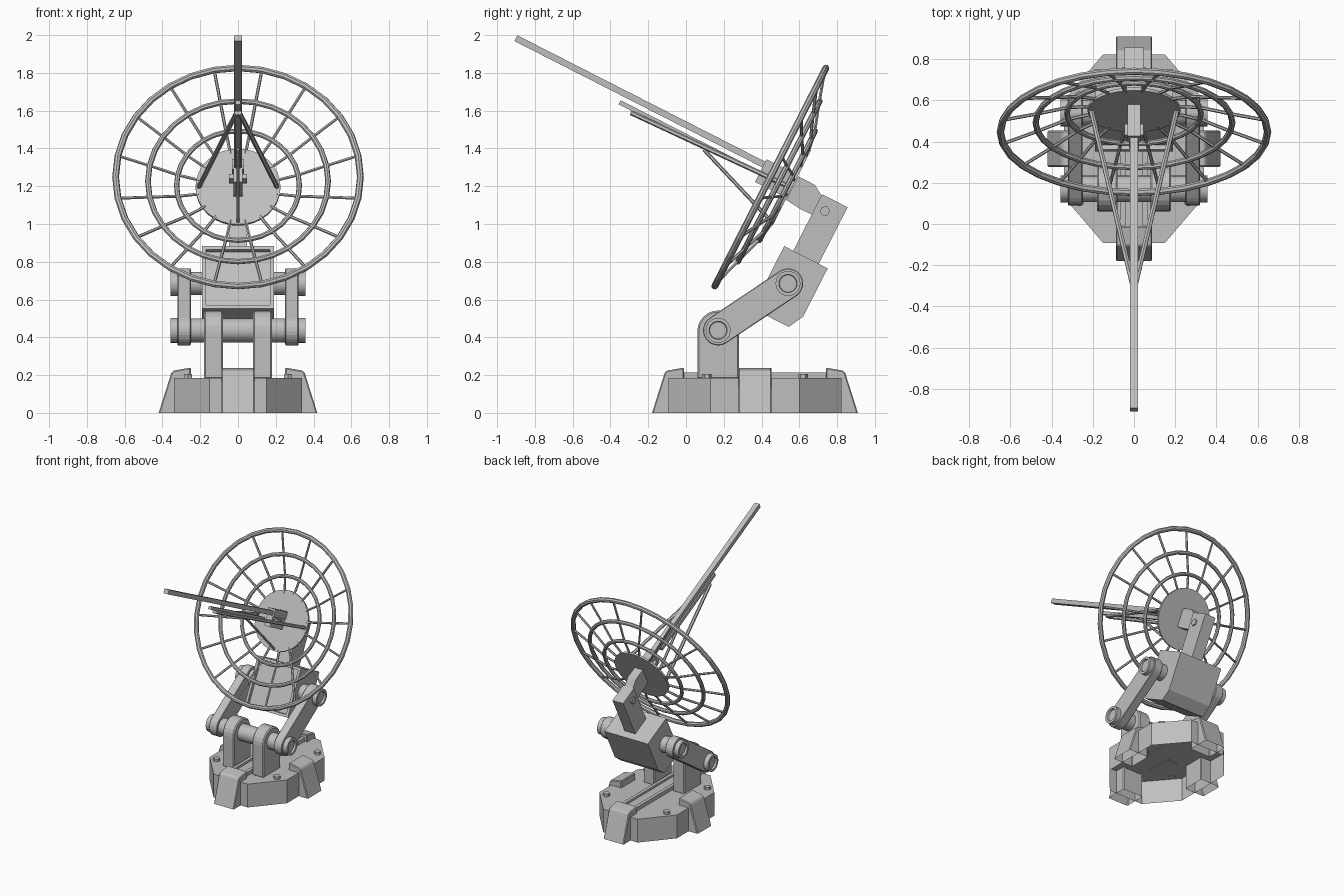
import bpy, bmesh, math
from mathutils import Matrix, Vector

cube = bpy.data.objects.get("Cube")
if cube:
    bpy.data.objects.remove(cube)

grey = bpy.data.materials.new("light_grey_metal")
COLOUR = (0.52, 0.52, 0.52, 1)
grey.diffuse_color = COLOUR
grey.use_nodes = True
grey.node_tree.nodes["Principled BSDF"].inputs["Base Color"].default_value = COLOUR

# Tilted frame of the head: x across, y backwards, z along the neck
HEAD = Matrix.Translation((0, 0.54, 0.685)) @ Matrix.Rotation(math.radians(-27), 4, 'X')
WORLD = Matrix.Identity(4)


def finish(name, bm, frame=WORLD, bevel=0.0, smooth=False):
    bm.transform(frame)
    mesh = bpy.data.meshes.new(name)
    bm.to_mesh(mesh)
    bm.free()
    obj = bpy.data.objects.new(name, mesh)
    bpy.context.collection.objects.link(obj)
    mesh.materials.append(grey)
    if bevel:
        mod = obj.modifiers.new("soft_edges", 'BEVEL')
        mod.width, mod.segments, mod.limit_method = bevel, 1, 'ANGLE'
    if smooth:
        bpy.ops.object.select_all(action='DESELECT')
        obj.select_set(True)
        bpy.context.view_layer.objects.active = obj
        bpy.ops.object.shade_smooth_by_angle(angle=math.radians(40))
    return obj


def extrude(points, step):
    """Closed bmesh from a flat outline pushed along a vector."""
    bm = bmesh.new()
    face = bm.faces.new([bm.verts.new(p) for p in points])
    new = bmesh.ops.extrude_face_region(bm, geom=[face])["geom"]
    bmesh.ops.translate(bm, vec=step, verts=[v for v in new if isinstance(v, bmesh.types.BMVert)])
    bmesh.ops.recalc_face_normals(bm, faces=bm.faces)
    return bm


def open_bottom(bm):
    low = [f for f in bm.faces if all(v.co.z < 0.001 for v in f.verts)]
    bmesh.ops.delete(bm, geom=low, context='FACES')


def prism(name, outline, x0, x1, frame=WORLD, **kw):
    bm = extrude([(x0, y, z) for y, z in outline], (x1 - x0, 0, 0))
    return finish(name, bm, frame, **kw)


def box(name, x, y, z, frame=WORLD, **kw):
    return prism(name, [(y[0], z[0]), (y[1], z[0]), (y[1], z[1]), (y[0], z[1])], *x, frame, **kw)


def add_rod(bm, a, b, r, sides):
    a, b = Vector(a), Vector(b)
    turn = (b - a).to_track_quat('Z', 'Y').to_matrix().to_4x4()
    bmesh.ops.create_cone(bm, cap_ends=True, segments=sides, radius1=r, radius2=r,
                          depth=(b - a).length, matrix=Matrix.Translation((a + b) / 2) @ turn)


def rod(name, a, b, r, sides=24, frame=WORLD, smooth=True):
    bm = bmesh.new()
    add_rod(bm, a, b, r, sides)
    return finish(name, bm, frame, smooth=smooth)


def arc(y, z, r, start, end, steps=12):
    angles = [math.radians(start + (end - start) * i / steps) for i in range(steps + 1)]
    return [(y + r * math.cos(t), z + r * math.sin(t)) for t in angles]


# Hollow eight-sided base
MID = 0.365
corners = [(0.15, 0.457), (0.34, 0.235)]
ring = corners + [(x, -y) for x, y in reversed(corners)]
ring += [(-x, -y) for x, y in ring]
base = extrude([(x, MID + y, 0) for x, y in ring], (0, 0, 0.185))
open_bottom(base)
finish("base", base)

# Four clamp feet, one on each side of the base
foot_outline = [(0, 0), (0.068, 0.215), (0.08, 0.224), (0.17, 0.24), (0.17, 0)]
for label, angle, reach in (("front", 0, 0.545), ("left", 90, 0.42),
                            ("back", 180, 0.545), ("right", 270, 0.42)):
    foot = extrude([(-0.088, y - reach, z) for y, z in foot_outline], (0.176, 0, 0))
    open_bottom(foot)
    turn = Matrix.Translation((0, MID, 0)) @ Matrix.Rotation(math.radians(angle), 4, 'Z')
    finish(label + "_foot", foot, turn, bevel=0.006)

# Bolts and slide rails on the deck
for sx in (-1, 1):
    for label, y in (("front", 0.11), ("back", 0.62)):
        rod(label + "_deck_bolt", (sx * 0.265, y, 0.18), (sx * 0.265, y, 0.207), 0.025, 6, smooth=False)
    box("slide_rail", (sx * 0.055 - 0.013, sx * 0.055 + 0.013), (-0.01, 0.74), (0.18, 0.215))
box("slide_bed", (-0.042, 0.042), (-0.01, 0.74), (0.18, 0.198))

# Uprights, swing arms and their pivots
LOW, HIGH = (0.17, 0.437), (0.54, 0.685)
lean = math.degrees(math.atan2(HIGH[1] - LOW[1], HIGH[0] - LOW[0]))
post = [(0.06, 0.18), (0.28, 0.18)] + arc(0.17, 0.432, 0.11, 0, 180)
arm = arc(*HIGH, 0.08, lean - 90, lean + 90) + arc(*LOW, 0.08, lean + 90, lean + 270)
for sx, side in ((1, "left"), (-1, "right")):
    prism(side + "_upright", post, sx * 0.08, sx * 0.18, bevel=0.008)
    prism(side + "_swing_arm", arm, sx * 0.25, sx * 0.32, bevel=0.004)
    for label, (y, z) in (("lower", LOW), ("upper", HIGH)):
        cap = bmesh.new()
        add_rod(cap, (sx * 0.31, y, z), (sx * 0.357, y, z), 0.066, 24)
        end = max(cap.faces, key=lambda f: sx * f.calc_center_median().x)
        bmesh.ops.inset_individual(cap, faces=[end], thickness=0.018)
        bmesh.ops.inset_individual(cap, faces=[end], thickness=0.003, depth=-0.015)
        finish(side + "_" + label + "_pivot_cap", cap, smooth=True)
rod("lower_axle", (-0.32, *LOW), (0.32, *LOW), 0.064)
rod("upper_axle", (-0.32, *HIGH), (0.32, *HIGH), 0.062)

# Head block with a recessed front panel
outline = [(-0.108, 0.167), (0.151, 0.167), (0.151, -0.12), (0.108, -0.203), (-0.108, -0.203)]
block = extrude([(-0.19, y, z) for y, z in outline], (0.38, 0, 0))
front = [f for f in block.faces if f.normal.y < -0.9]
bmesh.ops.inset_individual(block, faces=front, thickness=0.028)
bmesh.ops.inset_individual(block, faces=front, thickness=0.002, depth=-0.025)
finish("head_block", block, HEAD)

# Neck, hinge bolt and dish bracket
box("neck", (-0.047, 0.047), (-0.054, 0.098), (0.16, 0.503), HEAD)
rod("hinge_bolt", (-0.058, 0.0, 0.43), (0.058, 0.0, 0.43), 0.027, 6, HEAD, False)
prism("dish_bracket", [(-0.21, 0.53), (-0.11, 0.53), (-0.02, 0.475), (0.03, 0.43),
                       (-0.02, 0.385), (-0.11, 0.38), (-0.21, 0.39)], -0.036, 0.036, HEAD)

# Open dish: solid hub, three hoops and spokes
AXIS = 0.46
rod("dish_hub", (0, -0.212, AXIS), (0, -0.228, AXIS), 0.225, 32, HEAD)
hoops = [("inner_hoop", 0.325, 0.238, 0.014), ("middle_hoop", 0.477, 0.288, 0.015),
         ("outer_rim", 0.648, 0.339, 0.018)]
for name, radius, ahead, tube in hoops:
    bpy.ops.mesh.primitive_torus_add(major_radius=radius, minor_radius=tube,
                                     major_segments=32, minor_segments=8)
    hoop = bpy.context.object
    hoop.name = name
    hoop.data.materials.append(grey)
    hoop.matrix_world = HEAD @ Matrix.Translation((0, -ahead, AXIS)) @ Matrix.Rotation(math.pi / 2, 4, 'X')

spokes = bmesh.new()
stations = [(0.2, 0.22)] + [(r, n) for _, r, n, _ in hoops]
for i in range(16):
    t = (i + 0.5) * math.tau / 16
    path = [(r * math.sin(t), -n, AXIS + r * math.cos(t)) for r, n in stations]
    for a, b in zip(path, path[1:]):
        add_rod(spokes, a, b, 0.0085, 6)
finish("dish_spokes", spokes, HEAD)

# Feed booms with collar and mount
box("long_boom", (-0.02, 0.02), (-1.873, -0.23), (0.486, 0.52), HEAD)
box("boom_collar", (-0.031, 0.031), (-0.40, -0.225), (0.478, 0.535), HEAD)
box("short_boom", (-0.013, 0.013), (-1.23, -0.48), (0.438, 0.462), HEAD)
box("feed_mount", (-0.025, 0.025), (-0.40, -0.22), (0.40, 0.485), HEAD)
box("mount_cross_pin", (-0.047, 0.047), (-0.36, -0.30), (0.44, 0.468), HEAD)

# Tripod struts from hub to booms
for sx, side in ((1, "left"), (-1, "right")):
    rod(side + "_strut", (sx * 0.208, -0.22, AXIS), (sx * 0.008, -1.15, 0.428), 0.013, 6, HEAD, False)
rod("bottom_strut", (0, -0.22, 0.25), (0, -0.72, 0.43), 0.01, 6, HEAD, False)
